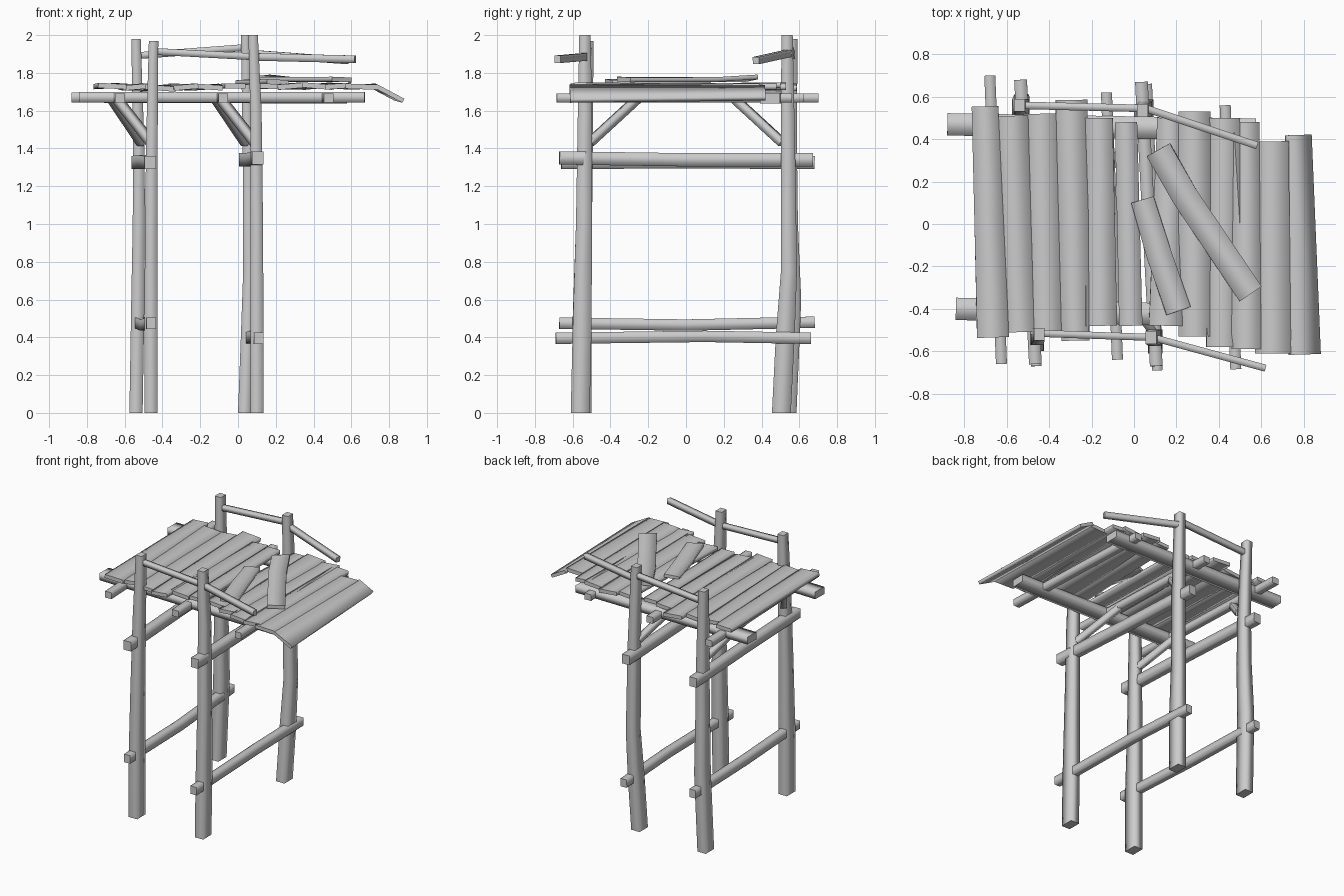
import bpy
import bmesh
import math
from mathutils import Vector, Matrix

default_cube = bpy.data.objects.get("Cube")
if default_cube:
    bpy.data.objects.remove(default_cube, do_unlink=True)

wood = bpy.data.materials.new("weathered_grey_wood")
wood.use_nodes = True
wood_colour = (0.6, 0.6, 0.6, 1)
wood.diffuse_color = wood_colour
wood.node_tree.nodes["Principled BSDF"].inputs["Base Color"].default_value = wood_colour


def timber(name, path, sizes, rolls=None):
    """Sweep a rectangle along a path; sizes are (width, height) per point."""
    points = [Vector(p) for p in path]
    if isinstance(sizes, tuple):
        sizes = [sizes] * len(points)
    rolls = rolls or [0] * len(points)
    overall = (points[-1] - points[0]).normalized()
    upright = abs(overall.z) > 0.9
    bm = bmesh.new()
    rings = []
    for i, point in enumerate(points):
        before, after = points[max(i - 1, 0)], points[min(i + 1, len(points) - 1)]
        along = (after - before).normalized()
        if upright:
            # Posts keep level cross-sections
            side, up = Vector((1, 0, 0)), Vector((0, 1, 0))
        else:
            side = along.cross(Vector((0, 0, 1))).normalized()
            up = side.cross(along)
        turn = Matrix.Rotation(math.radians(rolls[i]), 3, along)
        side, up = turn @ side, turn @ up
        width, height = sizes[i]
        rings.append([bm.verts.new(point + side * width * a / 2 + up * height * b / 2)
                      for a, b in ((-1, -1), (1, -1), (1, 1), (-1, 1))])
    for low, high in zip(rings, rings[1:]):
        for k in range(4):
            n = (k + 1) % 4
            bm.faces.new((low[k], low[n], high[n], high[k]))
    caps = [bm.faces.new(rings[0]), bm.faces.new(rings[-1])]
    bmesh.ops.recalc_face_normals(bm, faces=bm.faces[:])
    for face in bm.faces:
        face.smooth = True
    # Sawn ends stay crisp while the long sides are softly shaded
    for cap in caps:
        for edge in cap.edges:
            edge.smooth = False
    mesh = bpy.data.meshes.new(name)
    bm.to_mesh(mesh)
    bm.free()
    mesh.materials.append(wood)
    obj = bpy.data.objects.new(name, mesh)
    bpy.context.collection.objects.link(obj)
    return obj


# Four crooked posts, tapering towards the top
post_sizes = [(0.07, 0.1), (0.07, 0.1), (0.065, 0.085), (0.06, 0.075), (0.05, 0.06)]
posts = {
    "front_left_post": [(0.1, -0.56, 0), (0.1, -0.55, 0.45), (0.1, -0.54, 1), (0.095, -0.535, 1.6), (0.08, -0.535, 2)],
    "front_right_post": [(-0.46, -0.55, 0), (-0.46, -0.55, 0.5), (-0.46, -0.54, 1), (-0.455, -0.53, 1.5), (-0.447, -0.52, 1.97)],
    "back_left_post": [(0.035, 0.505, 0), (0.05, 0.525, 0.4), (0.06, 0.545, 0.75), (0.055, 0.54, 1.4), (0.04, 0.535, 2)],
    "back_right_post": [(-0.54, 0.535, 0), (-0.53, 0.56, 0.6), (-0.525, 0.55, 1), (-0.525, 0.55, 1.4), (-0.54, 0.56, 1.98)],
}
for name, path in posts.items():
    timber(name, path, post_sizes)

# Cross rails running front to back through each pair of posts
rails = {
    "left_lower_rail": [(0.11, -0.69, 0.395), (0.085, 0.1, 0.405), (0.06, 0.66, 0.395)],
    "right_lower_rail": [(-0.46, -0.67, 0.475), (-0.49, 0, 0.465), (-0.53, 0.68, 0.48)],
    "left_upper_rail": [(0.105, -0.67, 1.35), (0.07, 0, 1.34), (0.035, 0.67, 1.34)],
    "right_upper_rail": [(-0.465, -0.66, 1.325), (-0.5, 0, 1.33), (-0.535, 0.68, 1.325)],
}
for name, path in rails.items():
    tall = 0.07 if "upper" in name else 0.06
    timber(name, path, (tall - 0.01, tall))

# Roof beams along the width
timber("front_roof_beam", [(-0.84, -0.4, 1.67), (0.67, -0.44, 1.67)], (0.105, 0.055))
timber("back_roof_beam", [(-0.88, 0.47, 1.67), (0.575, 0.445, 1.665)], (0.105, 0.055))

# Roof joists front to back
joists = ((-0.625, -0.66, -0.68, 0.7), (-0.078, -0.64, -0.13, 0.62), (0.48, -0.685, 0.43, 0.56))
for i, (fx, fy, bx, by) in enumerate(joists):
    timber(f"roof_joist_{i + 1}", [(fx, fy, 1.667), (bx, by, 1.667)], (0.052, 0.048))

# Diagonal braces from each post up to the nearest joist
for x, target, side in ((-0.46, -0.64, "right"), (0.09, -0.09, "left")):
    for end, sign, shift in (("front", -1, 0), ("back", 1, -0.05)):
        timber(f"{end}_{side}_brace",
               [(x + shift, sign * 0.51, 1.43), (target + shift / 2, sign * 0.26, 1.66)], (0.042, 0.042))

# Handrails with a sagging loose half
timber("front_handrail_fixed", [(-0.47, -0.515, 1.915), (0.09, -0.535, 1.885)], (0.033, 0.036))
timber("front_handrail_loose", [(0.07, -0.53, 1.885), (0.62, -0.68, 1.872)], (0.033, 0.04))
timber("back_handrail_fixed", [(-0.55, 0.56, 1.89), (0.05, 0.545, 1.935)], (0.035, 0.036))
timber("back_handrail_loose", [(0.04, 0.55, 1.905), (0.58, 0.37, 1.865)], (0.035, 0.038))

# Roof planks: back x range, back y, front x range, front y, height, twist
planks = (
    (-0.765, -0.64, 0.555, -0.74, -0.59, -0.535, 1.73, 3),
    (-0.65, -0.5, 0.51, -0.61, -0.47, -0.51, 1.725, -5),
    (-0.52, -0.36, 0.52, -0.49, -0.33, -0.52, 1.72, 5),
    (-0.37, -0.22, 0.585, -0.34, -0.21, -0.55, 1.725, -5),
    (-0.23, -0.1, 0.5, -0.23, -0.08, -0.48, 1.725, 4),
    (-0.09, 0.015, 0.48, -0.07, 0.04, -0.48, 1.73, 0),
    (0.11, 0.23, 0.5, 0.07, 0.23, -0.48, 1.73, 3),
    (0.21, 0.36, 0.53, 0.21, 0.36, -0.53, 1.73, -5),
    (0.34, 0.5, 0.5, 0.34, 0.5, -0.58, 1.73, 5),
    (0.47, 0.59, 0.48, 0.46, 0.6, -0.59, 1.73, -4),
    (0.57, 0.73, 0.39, 0.57, 0.74, -0.61, 1.727, 2),
)
for i, (b0, b1, by, f0, f1, fy, z, twist) in enumerate(planks):
    start = Vector(((b0 + b1) / 2, by, z))
    end = Vector(((f0 + f1) / 2, fy, z))
    middle = start.lerp(end, 0.5)
    timber(f"roof_plank_{i + 1}", [start, middle, end],
           [(b1 - b0, 0.027), ((b1 - b0 + f1 - f0) / 2, 0.027), (f1 - f0, 0.027)],
           [twist, 0, -twist])

# Drooping end plank
timber("drooping_plank", [(0.775, 0.42, 1.695), (0.805, -0.615, 1.69)], [(0.13, 0.024), (0.16, 0.024)], [-28, -28])

# Loose planks lying on top
timber("long_loose_plank", [(0.115, 0.35, 1.772), (0.24, 0.13, 1.765), (0.55, -0.33, 1.765)],
       (0.125, 0.025), [6, 0, -2])
timber("short_loose_plank", [(0.04, 0.115, 1.752), (0.12, -0.15, 1.75), (0.21, -0.41, 1.752)],
       [(0.11, 0.025), (0.12, 0.025), (0.12, 0.025)], [4, 0, -4])
